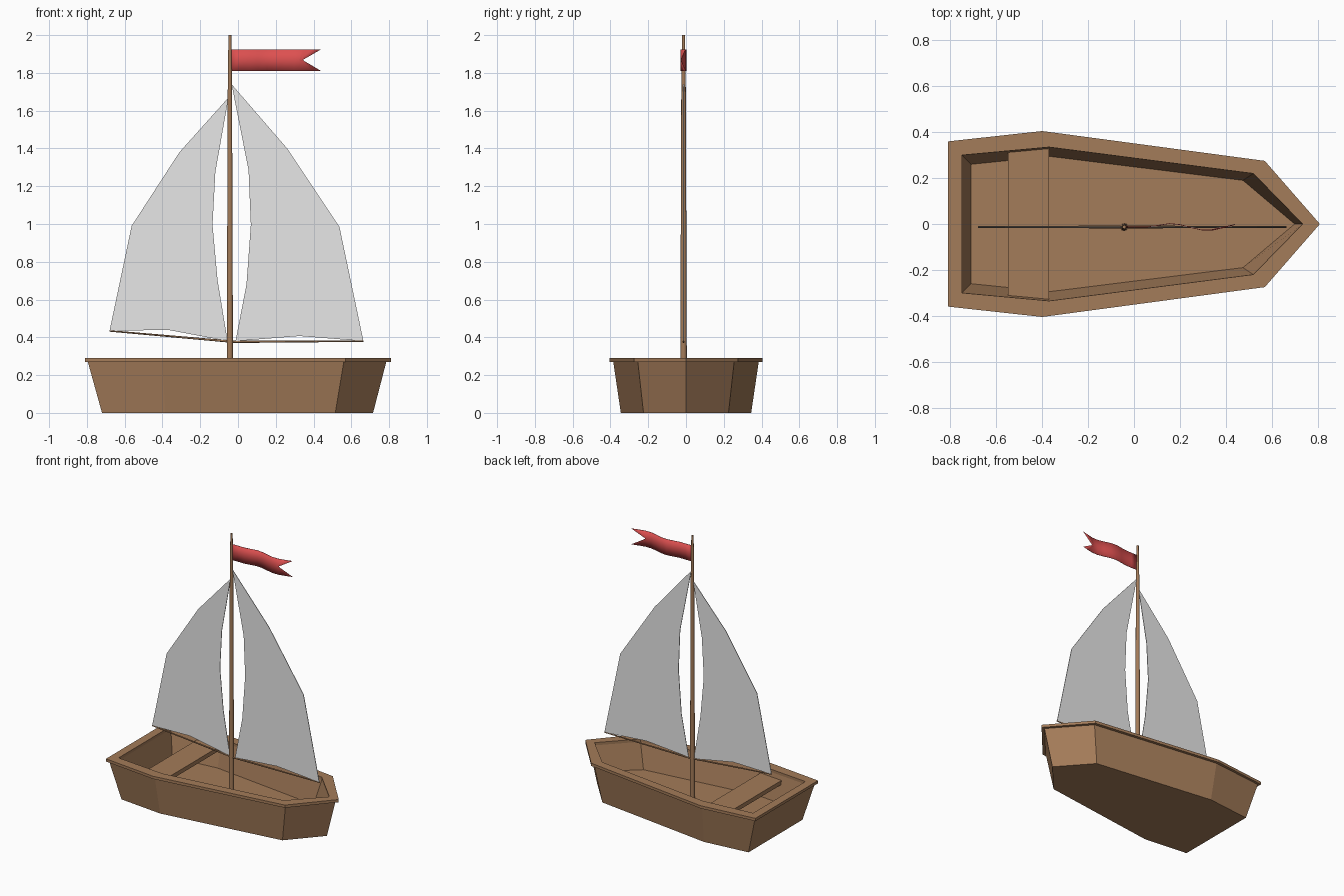
import bpy
import bmesh
from math import sin, pi
from mathutils import Vector

cube = bpy.data.objects.get("Cube")
if cube:
    bpy.data.objects.remove(cube, do_unlink=True)


def material(name, rgb):
    mat = bpy.data.materials.new(name)
    mat.use_nodes = True
    mat.diffuse_color = (*rgb, 1)
    bsdf = next(n for n in mat.node_tree.nodes if n.type == "BSDF_PRINCIPLED")
    bsdf.inputs["Base Color"].default_value = (*rgb, 1)
    return mat


wood = material("brown_wood", (0.37, 0.2, 0.1))
cloth = material("white_cloth", (0.8, 0.8, 0.8))
red = material("red_cloth", (0.72, 0.08, 0.08))


def finish(name, bm, mat, smooth=False):
    bmesh.ops.recalc_face_normals(bm, faces=bm.faces)
    mesh = bpy.data.meshes.new(name)
    bm.to_mesh(mesh)
    bm.free()
    mesh.materials.append(mat)
    for poly in mesh.polygons:
        poly.use_smooth = smooth
    obj = bpy.data.objects.new(name, mesh)
    bpy.context.collection.objects.link(obj)
    return obj


def loft(name, loops, mat, closed=False, smooth=False):
    """Join equal-length loops of points; cap both ends unless closed."""
    bm = bmesh.new()
    rings = [[bm.verts.new(p) for p in loop] for loop in loops]
    pairs = list(zip(rings, rings[1:]))
    if closed:
        pairs.append((rings[-1], rings[0]))
    else:
        bm.faces.new(rings[0])
        bm.faces.new(rings[-1])
    for a, b in pairs:
        for i in range(len(a)):
            j = (i + 1) % len(a)
            bm.faces.new((a[i], a[j], b[j], b[i]))
    return finish(name, bm, mat, smooth)


def boat_loop(side, bow, z):
    """Mirror one side of the plan, from stern to shoulder, around the bow."""
    left = [(x, y, z) for x, y in side]
    right = [(x, -y, z) for x, y in reversed(side)]
    return left + [(bow, 0, z)] + right


def rod(name, start, end, r1, r2, sides=8):
    start, end = Vector(start), Vector(end)
    axis = end - start
    bm = bmesh.new()
    bmesh.ops.create_cone(bm, cap_ends=True, segments=sides, radius1=r1,
                          radius2=r2, depth=axis.length)
    bm.transform(axis.to_track_quat("Z", "Y").to_matrix().to_4x4())
    bmesh.ops.translate(bm, verts=bm.verts, vec=(start + end) / 2)
    obj = finish(name, bm, wood)
    bpy.context.view_layer.objects.active = obj
    obj.select_set(True)
    bpy.ops.object.shade_smooth_by_angle(angle=pi / 3)
    obj.select_set(False)
    return obj


# Hull: outer shell, open top, inner walls and floor
RIM_LOW, RIM_TOP, FLOOR = 0.27, 0.29, 0.09
inner = [(-0.75, 0.30), (-0.37, 0.335), (0.52, 0.22)]
outer = [(-0.81, 0.36), (-0.40, 0.405), (0.57, 0.275)]
loft("hull", [
    boat_loop([(-0.72, 0.31), (-0.385, 0.345), (0.515, 0.225)], 0.715, 0),
    boat_loop([(-0.795, 0.345), (-0.40, 0.385), (0.56, 0.255)], 0.785, RIM_LOW),
    boat_loop(inner, 0.735, RIM_LOW),
    boat_loop([(-0.71, 0.26), (-0.37, 0.295), (0.475, 0.19)], 0.70, FLOOR),
], wood)

# Rim plank around the top of the hull
loft("rim", [
    boat_loop(outer, 0.81, RIM_LOW), boat_loop(outer, 0.81, RIM_TOP),
    boat_loop(inner, 0.735, RIM_TOP), boat_loop(inner, 0.735, RIM_LOW),
], wood, closed=True)

# Bench across the stern
bench = [(-0.55, -0.32), (-0.37, -0.335), (-0.37, 0.335), (-0.55, 0.32)]
loft("bench", [[(x, y, z) for x, y in bench] for z in (0.21, 0.24)], wood)

# Mast in two tapering lengths
MX, MY = -0.043, -0.013
rod("mast_lower", (MX, MY, FLOOR - 0.01), (MX, MY, 1.7), 0.018, 0.012, 10)
rod("mast_upper", (MX, MY, 1.7), (MX, MY, 2), 0.012, 0.008, 10)

# Booms under each sail
rod("stern_boom", (MX, MY, 0.378), (-0.68, MY, 0.434), 0.006, 0.004)
rod("bow_boom", (MX, MY, 0.376), (0.664, MY, 0.38), 0.006, 0.004)

# Sails: thin plates with bowed edges
bow_sail = [(-0.034, 1.74), (0.26, 1.40), (0.537, 0.985), (0.664, 0.38),
            (0.325, 0.407), (-0.013, 0.38), (0.045, 0.68), (0.068, 0.995),
            (0.056, 1.285)]
stern_sail = [(-0.05, 1.67), (-0.31, 1.38), (-0.563, 0.99), (-0.68, 0.434),
              (-0.373, 0.44), (-0.055, 0.38), (-0.108, 0.70), (-0.135, 0.995),
              (-0.12, 1.275)]
for name, outline in (("bow_sail", bow_sail), ("stern_sail", stern_sail)):
    loft(name, [[(x, MY + dy, z) for x, z in outline]
                for dy in (-0.002, 0.002)], cloth)

# Swallow-tailed pennant rippling along its length
bm = bmesh.new()
columns = []
STEPS = 10
for i in range(STEPS + 1):
    column = []
    for z in (1.81, 1.868, 1.925):
        x = -0.037 + 0.477 * i / STEPS
        if i == STEPS and z == 1.868:
            x = 0.342
        elif i == STEPS - 1 and z == 1.868:
            x = 0.325
        ripple = 0.015 * sin((x - 0.08) / 0.32 * 2 * pi) if x > 0.08 else 0
        column.append(bm.verts.new((x, MY + ripple, z)))
    columns.append(column)
for a, b in zip(columns, columns[1:]):
    for j in range(2):
        bm.faces.new((a[j], b[j], b[j + 1], a[j + 1]))
pennant = finish("pennant", bm, red, smooth=True)
thick = pennant.modifiers.new("thickness", "SOLIDIFY")
thick.thickness = 0.003
thick.offset = 0
